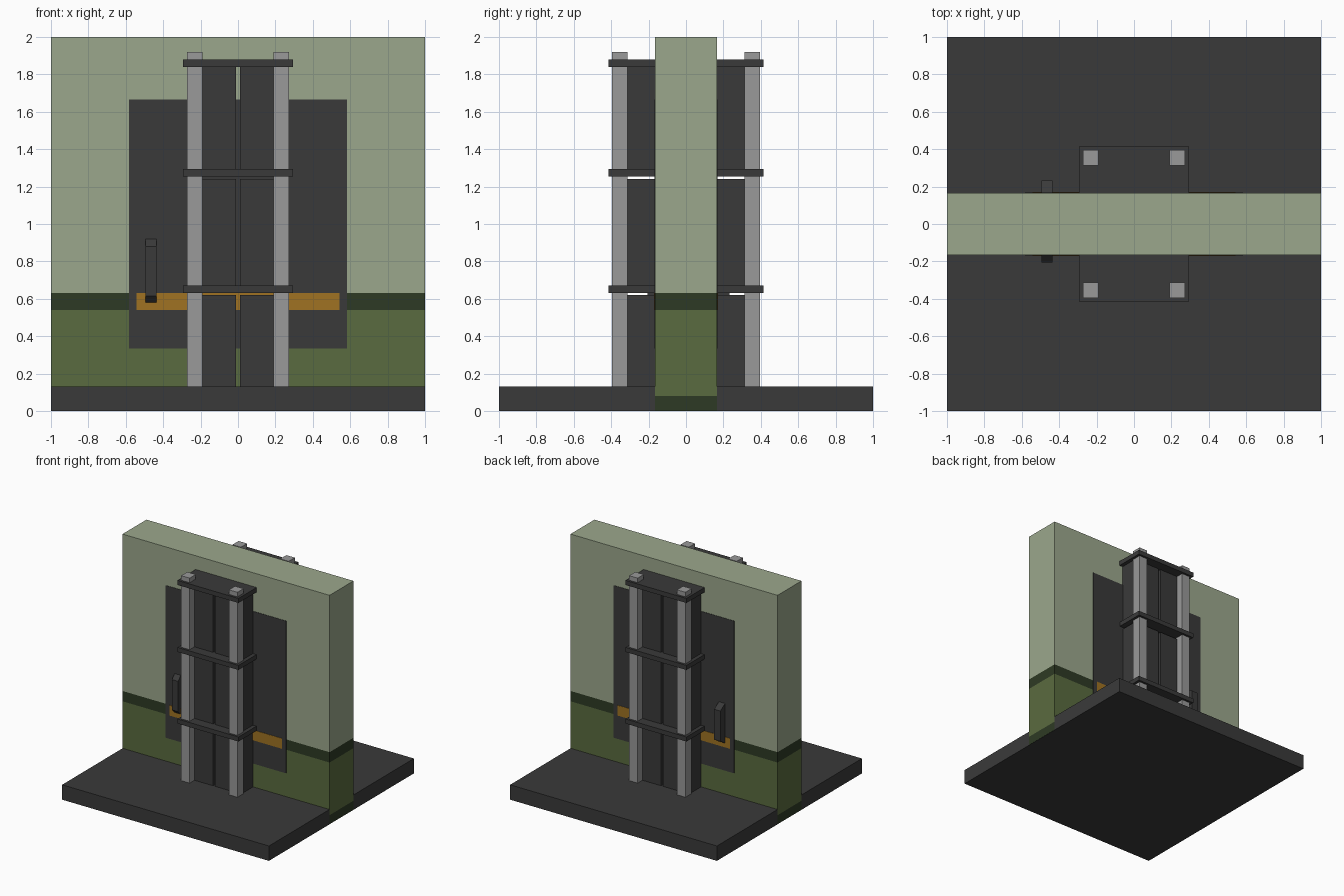
import bpy, bmesh

if "Cube" in bpy.data.objects:
    bpy.data.objects.remove(bpy.data.objects["Cube"])

def material(name, r, g, b):
    m = bpy.data.materials.new(name)
    m.diffuse_color = (r, g, b, 1)
    m.use_nodes = True
    m.node_tree.nodes["Principled BSDF"].inputs["Base Color"].default_value = m.diffuse_color
    return m

PALE = material("pale_green", 0.33, 0.39, 0.265)
GREEN = material("olive_green", 0.102, 0.147, 0.05)
DEEP = material("deep_green", 0.027, 0.042, 0.018)
DARK = material("charcoal", 0.042, 0.042, 0.042)
STEEL = material("light_grey", 0.32, 0.32, 0.32)
ORANGE = material("orange", 0.35, 0.17, 0.016)

def finish(name, bm, mats):
    bmesh.ops.recalc_face_normals(bm, faces=bm.faces)
    me = bpy.data.meshes.new(name)
    bm.to_mesh(me)
    bm.free()
    for m in mats:
        me.materials.append(m)
    ob = bpy.data.objects.new(name, me)
    bpy.context.collection.objects.link(ob)
    return ob

def add_box(bm, x0, x1, y0, y1, z0, z1):
    vs = bmesh.ops.create_cube(bm, size=1)["verts"]
    for v in vs:
        v.co = (x0 if v.co.x < 0 else x1,
                y0 if v.co.y < 0 else y1,
                z0 if v.co.z < 0 else z1)

def box(name, mat, *dims):
    bm = bmesh.new()
    add_box(bm, *dims)
    return finish(name, bm, [mat])

W = 0.165  # half thickness of the wall

# Base slab, a hair inside the wall ends so the wall shows there
box("base_slab", DARK, -0.999, 0.999, -1, 1, 0, 0.13)

# Wall, cut at the paint lines and coloured by height
bm = bmesh.new()
add_box(bm, -1, 1, -W, W, 0.001, 2)
for z in (0.08, 0.54, 0.63):
    bmesh.ops.bisect_plane(bm, geom=bm.verts[:] + bm.edges[:] + bm.faces[:],
                           plane_co=(0, 0, z), plane_no=(0, 0, 1))
for f in bm.faces:
    z = f.calc_center_median().z
    f.material_index = 2 if z < 0.08 or 0.54 < z < 0.63 else 1 if z < 0.54 else 0
finish("wall", bm, [PALE, GREEN, DEEP])

def sided(side, a, b):
    """y range measured outwards on one side of the wall"""
    return (a, b) if side > 0 else (-b, -a)

LEVELS = ((0.13, 0.62), (0.67, 1.24), (1.295, 1.84))
for s, label in ((-1, "front"), (1, "back")):
    # Flush door panel and its stripe
    box(label + "_door_panel", DARK, -0.582, 0.582, *sided(s, W - 0.002, W + 0.003), 0.335, 1.665)
    box(label + "_door_stripe", ORANGE, -0.543, 0.543, *sided(s, W - 0.002, W + 0.006), 0.54, 0.63)

    # Posts and the dark conduit blocks behind them
    for m, hand in ((-1, "left"), (1, "right")):
        xs = sorted((m * 0.19, m * 0.272))
        box(f"{label}_{hand}_post", STEEL, *xs, *sided(s, 0.312, 0.396), 0.125, 1.92)
        xs = sorted((m * 0.01, m * 0.262))
        for i, (z0, z1) in enumerate(LEVELS):
            box(f"{label}_{hand}_block_{i}", DARK, *xs, *sided(s, W - 0.005, 0.33), z0, z1)

    # Clamp plates
    for i, z in enumerate((0.65, 1.275, 1.86)):
        box(f"{label}_clamp_plate_{i}", DARK, -0.295, 0.295, *sided(s, W - 0.005, 0.415), z - 0.02, z + 0.02)

    # Door handle with sloping ends
    d = 0.205 if s < 0 else 0.232
    profile = [(W - 0.005, 0.57), (d, 0.615), (d, 0.88), (W - 0.005, 0.927)]
    bm = bmesh.new()
    face = bm.faces.new([bm.verts.new((-0.495, s * y, z)) for y, z in profile])
    ext = bmesh.ops.extrude_face_region(bm, geom=[face])["geom"]
    bmesh.ops.translate(bm, vec=(0.06, 0, 0),
                        verts=[g for g in ext if isinstance(g, bmesh.types.BMVert)])
    finish(label + "_handle", bm, [DARK])
